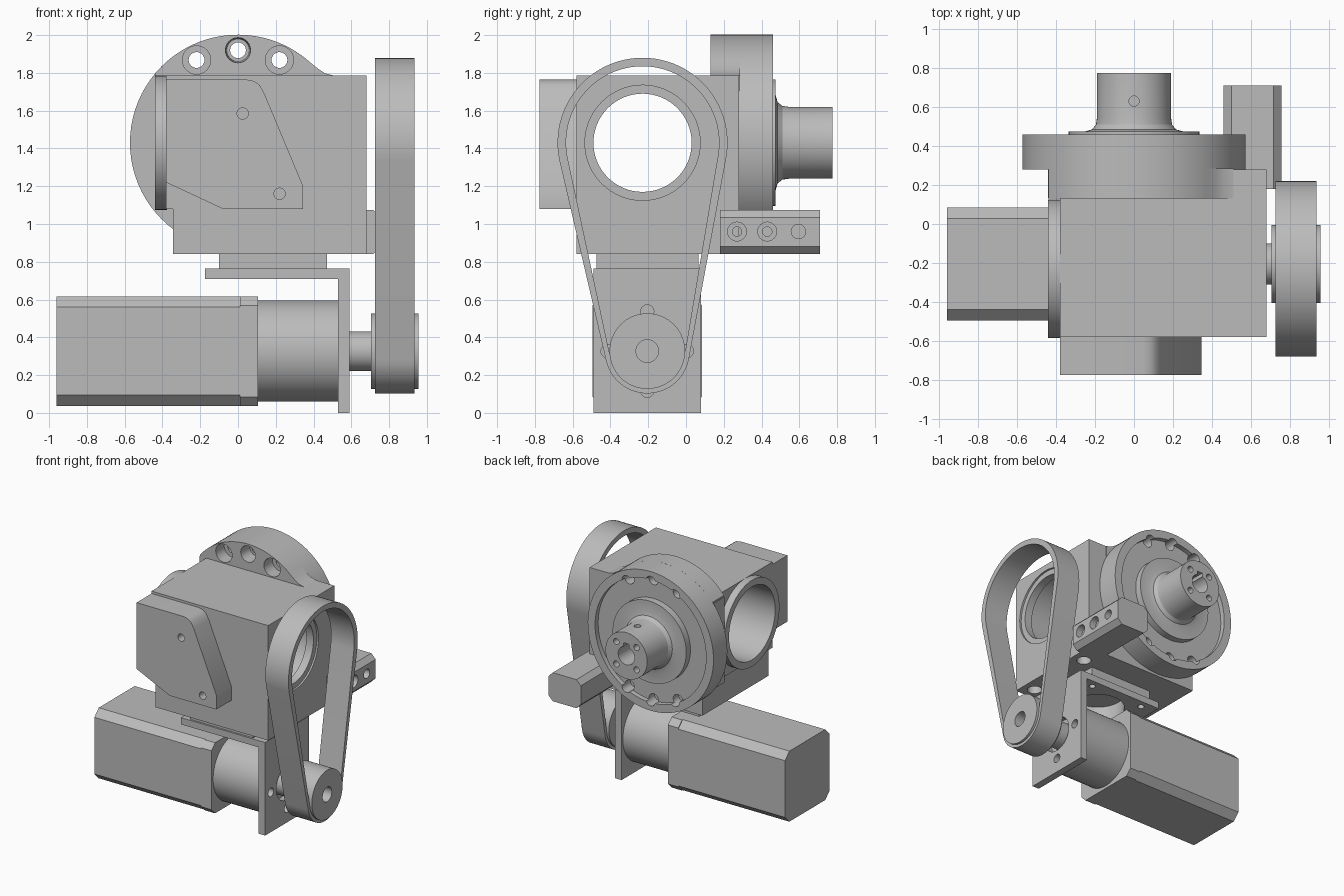
import bpy, bmesh
from math import sin, cos, pi, radians, asin
from mathutils import Vector

old = bpy.data.objects.get("Cube")
if old:
    bpy.data.objects.remove(old, do_unlink=True)

grey = bpy.data.materials.new("machined grey")
grey.use_nodes = True
COLOUR = (0.5, 0.5, 0.5, 1)
grey.diffuse_color = COLOUR
grey.node_tree.nodes["Principled BSDF"].inputs["Base Color"].default_value = COLOUR


def finish(name, bm):
    bmesh.ops.recalc_face_normals(bm, faces=bm.faces)
    mesh = bpy.data.meshes.new(name)
    bm.to_mesh(mesh)
    bm.free()
    mesh.materials.append(grey)
    obj = bpy.data.objects.new(name, mesh)
    bpy.context.collection.objects.link(obj)
    return obj


def place(axis, u, v, a):
    return {"x": (a, u, v), "y": (u, a, v), "z": (u, v, a)}[axis]


def loft(name, axis, first, second, lo, hi):
    """Solid between two matching outlines at lo and hi along an axis."""
    bm = bmesh.new()
    a = [bm.verts.new(place(axis, u, v, lo)) for u, v in first]
    b = [bm.verts.new(place(axis, u, v, hi)) for u, v in second]
    bm.faces.new(a)
    bm.faces.new(b)
    n = len(a)
    for i in range(n):
        bm.faces.new((a[i], a[(i + 1) % n], b[(i + 1) % n], b[i]))
    return finish(name, bm)


def prism(name, axis, outline, lo, hi):
    return loft(name, axis, outline, outline, lo, hi)


def arc(u, v, r, start, end, n):
    return [(u + r * cos(radians(start + (end - start) * i / n)),
             v + r * sin(radians(start + (end - start) * i / n))) for i in range(n + 1)]


def cyl(name, axis, u, v, r, lo, hi, r2=None, n=64):
    return loft(name, axis, arc(u, v, r, 0, 360, n)[:-1],
                arc(u, v, r if r2 is None else r2, 0, 360, n)[:-1], lo, hi)


def box(name, x0, x1, y0, y1, z0, z1):
    return prism(name, "z", [(x0, y0), (x1, y0), (x1, y1), (x0, y1)], z0, z1)


def chamfered(u0, u1, v0, v1, cu, cv):
    return [(u0 + cu, v0), (u1 - cu, v0), (u1, v0 + cv), (u1, v1 - cv),
            (u1 - cu, v1), (u0 + cu, v1), (u0, v1 - cv), (u0, v0 + cv)]


def cut(target, *cutters):
    for c in cutters:
        mod = target.modifiers.new("cut", "BOOLEAN")
        mod.operation, mod.solver, mod.object = "DIFFERENCE", "EXACT", c
        bpy.context.view_layer.objects.active = target
        bpy.ops.object.modifier_apply(modifier=mod.name)
        bpy.data.objects.remove(c, do_unlink=True)


def hole(axis, u, v, r, lo, hi, r2=None):
    return cyl("hole_cutter", axis, u, v, r, lo, hi, r2, 24)


BY, BZ = -0.23, 1.43      # main bore and disc height
MY, MZ = -0.205, 0.327    # motor axis
DISC = 0.572

# Gearbox housing with the cross bore
housing = prism("gearbox_housing", "y",
                [(-0.345, 0.84), (0.68, 0.84), (0.68, 1.785), (-0.38, 1.785),
                 (-0.38, 1.08), (-0.345, 1.08)], -0.58, 0.28)
cut(housing, cyl("bore", "x", BY, BZ, 0.26, -1, 1),
    cyl("wide_bore", "x", BY, BZ, 0.3, -1, 0.6),
    cyl("bore_step", "x", BY, BZ, 0.305, 0.665, 1),
    *[hole("z", 0.58, y, 0.055, 0.7, 0.95) for y in (-0.48, 0.1)])
collar = cyl("bore_collar", "x", BY, BZ, 0.355, -0.44, -0.375)
cut(collar, cyl("bore", "x", BY, BZ, 0.3, -1, 0))
box("housing_back_ledge", -0.44, -0.37, 0.13, 0.279, 1.08, 1.785)

# Arched cap behind the housing, blending into its top
cap = prism("arched_cap", "y",
            arc(0, BZ, DISC, 140, 48, 40) + [(0.42, 1.825), (0.46, 1.798), (0.51, 1.785),
                                            (0.51, 1.7), (-0.43, 1.7)], 0.13, 0.285)

# Output disc, flange and hollow shaft, turned around y
profile = [(0, 0.28), (DISC, 0.28), (DISC, 0.46), (0.505, 0.46), (0.505, 0.42),
           (0.335, 0.42), (0.335, 0.475), (0.25, 0.475), (0.215, 0.485),
           (0.195, 0.51), (0.19, 0.545), (0.19, 0.775), (0, 0.775)]
bm = bmesh.new()
vs = [bm.verts.new((r, y, BZ)) for r, y in profile]
es = [bm.edges.new(p) for p in zip(vs, vs[1:])]
bmesh.ops.spin(bm, geom=vs + es, cent=(0, 0, BZ), axis=(0, 1, 0), angle=2 * pi, steps=80)
bmesh.ops.remove_doubles(bm, verts=bm.verts, dist=0.0005)
disc = finish("output_disc_and_shaft", bm)
for ang in (63.4, 90, 116.6):
    u, v = 0.49 * cos(radians(ang)), 0.49 * sin(radians(ang))
    cut(cap, hole("y", u, BZ + v, 0.075, 0, 0.24, 0.075 if ang != 90 else 0.06),
        hole("y", u, BZ + v, 0.042, 0, 0.6))
    cut(disc, hole("y", u, BZ + v, 0.042, 0.1, 0.6),
        hole("y", u, BZ - v, 0.042, 0.35, 0.6))
cut(disc, hole("y", 0, BZ, 0.075, 0.5, 1),
    box("keyway", -0.025, 0.025, 0.5, 1, BZ, BZ + 0.1),
    hole("z", 0, 0.63, 0.026, BZ + 0.12, 2),
    *[hole("y", 0.13 * cos(pi / 4 + i * pi / 2), BZ + 0.13 * sin(pi / 4 + i * pi / 2),
           0.025, 0.68, 1) for i in range(4)])

# Front cover
cover = prism("front_cover", "y",
              [(-0.38, 1.22), (-0.08, 1.08), (0.345, 1.08), (0.345, 1.2), (0.14, 1.69),
               (0.115, 1.735), (0.085, 1.757), (0.045, 1.765), (-0.38, 1.765)], -0.775, -0.575)
for u, v in ((0.025, 1.585), (0.22, 1.16)):
    cut(cover, hole("y", u, v, 0.03, -1, -0.66))

# Side bar with screw holes
bar = prism("side_bar", "y", chamfered(0.46, 0.755, 0.84, 1.075, 0.04, 0.04), 0.18, 0.71)
for y in (0.27, 0.43):
    cut(bar, hole("x", y, 0.96, 0.05, 0.7, 1), hole("x", y, 0.96, 0.025, 0.6, 1))
cut(bar, hole("x", 0.595, 0.96, 0.038, 0.65, 1))

# Neck and angle bracket
neck = box("neck_plate", -0.1, 0.47, -0.475, 0.065, 0.765, 0.845)
bracket = prism("angle_bracket", "y",
                [(-0.175, 0.71), (0.53, 0.71), (0.53, 0), (0.59, 0), (0.59, 0.765),
                 (-0.175, 0.765)], -0.49, 0.08)
cut(neck, cyl("opening", "z", 0.185, MY, 0.2, 0.6, 0.83))
cut(bracket, cyl("opening", "z", 0.185, MY, 0.2, 0.6, 0.9),
    cyl("shaft_opening", "x", MY, MZ, 0.14, 0.4, 0.7),
    *[hole("x", MY + 0.21 * cos(i * pi / 2), MZ + 0.21 * sin(i * pi / 2), 0.035, 0.4, 0.7)
      for i in range(4)],
    *[hole("z", 0.185 + 0.24 * i, MY + 0.22 * j, 0.025, 0.6, 0.9)
      for i in (-1, 1) for j in (-1, 1)])

# Motor, gearhead, shaft and pulley
prism("motor_body", "x", chamfered(-0.495, 0.085, 0.037, 0.617, 0.057, 0.057), -0.96, 0.01)
prism("motor_flange", "x", chamfered(-0.495, 0.085, 0.037, 0.617, 0.048, 0.048), 0.01, 0.105)
cyl("gearhead", "x", MY, MZ, 0.268, 0.1, 0.53)
cyl("motor_shaft", "x", MY, MZ, 0.105, 0.52, 0.72)
pulley = cyl("drive_pulley", "x", MY, MZ, 0.2, 0.705, 0.955)
cut(pulley, hole("x", MY, MZ, 0.06, 0.8, 1))


# Drive belt
def belt_loop(big, small):
    tilt = asin((big - small) / (BZ - MZ)) * 180 / pi
    return (arc(BY, BZ, big, -tilt, 180 + tilt, 48)
            + arc(MY, MZ, small, 180 + tilt, 360 - tilt, 40))


belt = prism("drive_belt", "x", belt_loop(0.45, 0.224), 0.725, 0.935)
cut(belt, prism("belt_inside", "x", belt_loop(0.405, 0.198), 0.6, 1.1))

# Smooth curved walls, keep edges sharp
bpy.ops.object.select_all(action="DESELECT")
for obj in bpy.context.collection.objects:
    if obj.type == "MESH" and grey.name in obj.data.materials:
        obj.select_set(True)
        bpy.context.view_layer.objects.active = obj
bpy.ops.object.shade_smooth_by_angle(angle=radians(25))
